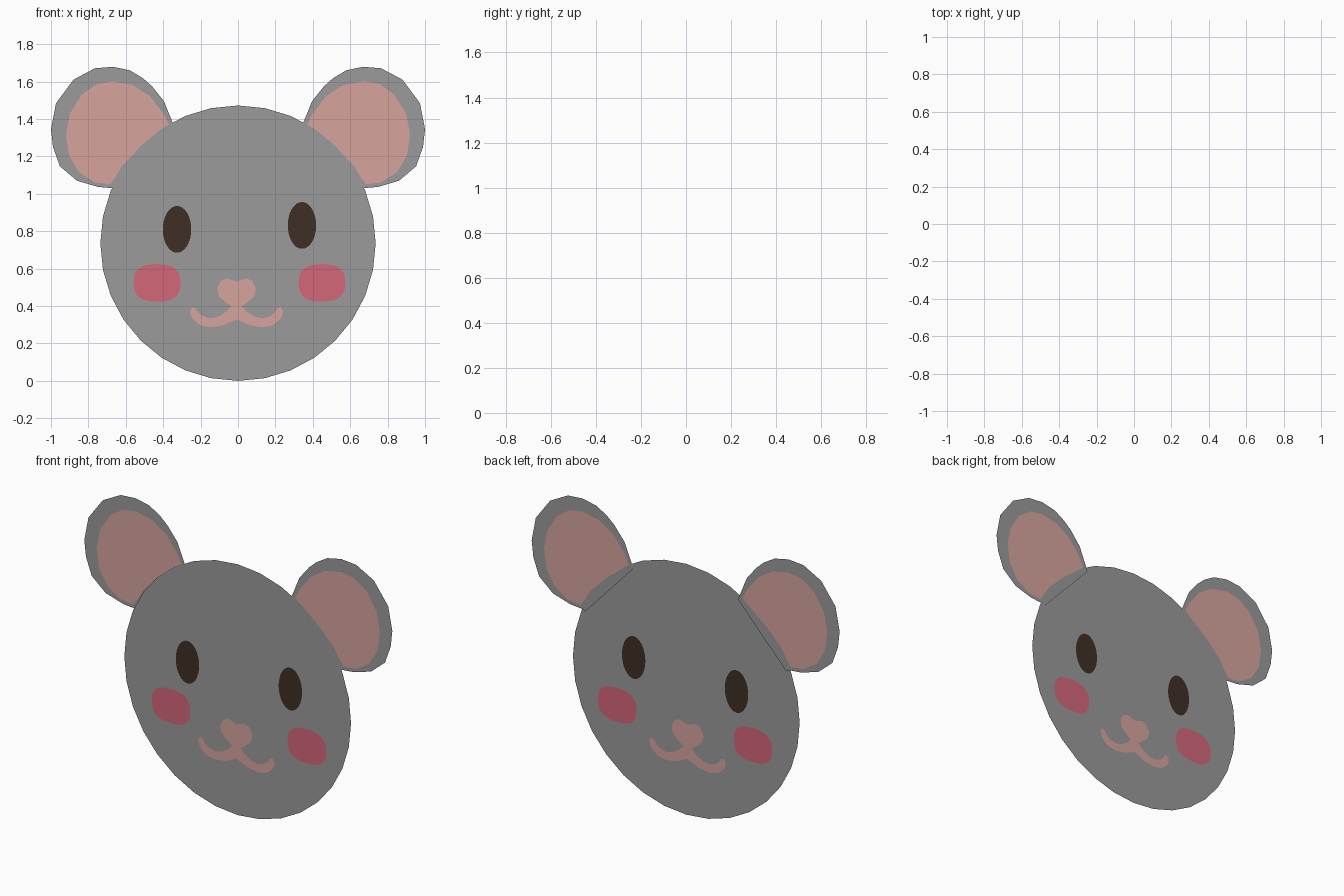
import bpy, math
from mathutils import Vector
from mathutils.geometry import delaunay_2d_cdt

if "Cube" in bpy.data.objects:
    bpy.data.objects.remove(bpy.data.objects["Cube"])


def material(name, rgb):
    """Flat colour from 0-255 sRGB values."""
    m = bpy.data.materials.new(name)
    lin = [((c / 255 + 0.055) / 1.055) ** 2.4 for c in rgb]
    m.diffuse_color = (*lin, 1)
    m.use_nodes = True
    m.node_tree.nodes["Principled BSDF"].inputs["Base Color"].default_value = m.diffuse_color
    return m


GREY = material("grey fur", (155, 155, 155))
PINK = material("soft pink", (215, 164, 158))
ROSE = material("rose blush", (213, 103, 122))
DARK = material("dark brown", (63, 47, 38))


def oval(cx, cz, rx, rz, n=32, power=2.0):
    """Ellipse, or a squarer superellipse when power > 2."""
    pts = []
    for i in range(n):
        a = 2 * math.pi * i / n
        c, s = math.cos(a), math.sin(a)
        pts.append((cx + rx * math.copysign(abs(c) ** (2 / power), c),
                    cz + rz * math.copysign(abs(s) ** (2 / power), s)))
    return pts


def inside(p, poly):
    hit = False
    for (x1, z1), (x2, z2) in zip(poly, poly[1:] + poly[:1]):
        if (z1 > p[1]) != (z2 > p[1]) and p[0] < x1 + (p[1] - z1) * (x2 - x1) / (z2 - z1):
            hit = not hit
    return hit


def sheet(name, outline, y, base, patches):
    """Flat upright sheet with coloured patches cut into the same surface."""
    verts, edges = [], []
    for loop in [outline] + [p for p, _ in patches]:
        k, n = len(verts), len(loop)
        verts += [Vector(p) for p in loop]
        edges += [(k + i, k + (i + 1) % n) for i in range(n)]
    vs, _, fs, *_ = delaunay_2d_cdt(verts, edges, [], 1, 1e-5)
    me = bpy.data.meshes.new(name)
    me.from_pydata([(v.x, y, v.y) for v in vs], [], [list(f) for f in fs])
    mats = [base]
    for _, m in patches:
        if m not in mats:
            mats.append(m)
    for m in mats:
        me.materials.append(m)
    for f in me.polygons:
        for poly, m in patches:
            if inside((f.center.x, f.center.z), poly):
                f.material_index = mats.index(m)
    ob = bpy.data.objects.new(name, me)
    bpy.context.collection.objects.link(ob)
    return ob


# Nose and smile: right half of the outline, mirrored about its own axis
half = [(0, .53), (.051, .548), (.083, .537), (.104, .495), (.094, .452),
        (.051, .414), (.027, .40), (.051, .372), (.094, .345), (.136, .334),
        (.179, .345), (.206, .366), (.217, .388), (.238, .393), (.249, .369),
        (.238, .334), (.195, .297), (.136, .286), (.072, .297), (0, .329)]
nose_smile = [(x - .008, z) for x, z in half + [(-x, z) for x, z in half[-2:0:-1]]]

# Head: 32-sided disc with eyes, cheeks, nose and smile
sheet("head", oval(0, .736, .736, .736, 32), -.003, GREY, [
    (oval(-.326, .81, .076, .125), DARK),
    (oval(.342, .831, .076, .125), DARK),
    (oval(-.433, .524, .125, .1, 32, 2.6), ROSE),
    (oval(.449, .524, .125, .1, 32, 2.6), ROSE),
    (nose_smile, PINK)])

# Ears: cut straight where they tuck behind the head
ear = [(-.668, 1.679), (-.765, 1.671), (-.88, 1.61), (-.973, 1.484), (-1, 1.345),
       (-.989, 1.249), (-.952, 1.147), (-.861, 1.07), (-.749, 1.037), (-.674, 1.03),
       (-.65, 1.022), (-.34, 1.355), (-.348, 1.377), (-.396, 1.495), (-.46, 1.575),
       (-.508, 1.618), (-.578, 1.66)]
inner = [(-.668, 1.602), (-.754, 1.588), (-.834, 1.532), (-.898, 1.43), (-.92, 1.318),
         (-.904, 1.206), (-.85, 1.115), (-.765, 1.061), (-.684, 1.051), (-.655, 1.09),
         (-.62, 1.15), (-.52, 1.25), (-.40, 1.345), (-.37, 1.37), (-.396, 1.425),
         (-.47, 1.521), (-.561, 1.58)]
for side, s in (("left", 1), ("right", -1)):
    sheet(side + "_ear", [(s * x, z) for x, z in ear], .003, GREY,
          [([(s * x, z) for x, z in inner], PINK)])
